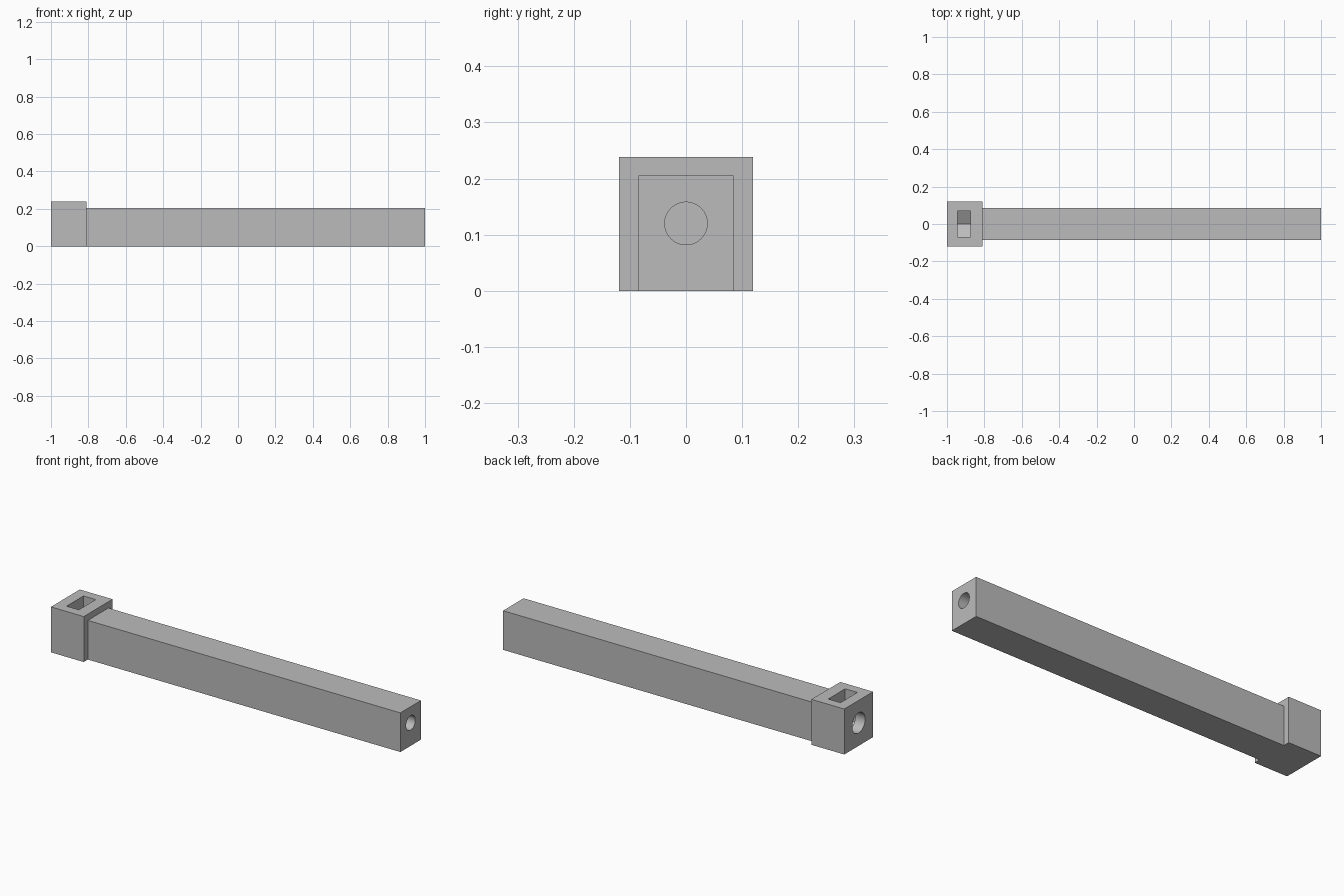
import bpy
import math

cube = bpy.data.objects.get("Cube")
if cube:
    bpy.data.objects.remove(cube, do_unlink=True)

grey = bpy.data.materials.new("plain grey")
grey.use_nodes = True
colour = (0.5, 0.5, 0.5, 1)
grey.diffuse_color = colour
grey.node_tree.nodes["Principled BSDF"].inputs["Base Color"].default_value = colour

AXIS_Z = 0.12


def box(name, x0, x1, half_y, z0, z1):
    bpy.ops.mesh.primitive_cube_add(size=1, location=((x0 + x1) / 2, 0, (z0 + z1) / 2))
    ob = bpy.context.object
    ob.name = name
    ob.scale = (x1 - x0, 2 * half_y, z1 - z0)
    bpy.ops.object.transform_apply(location=True, rotation=True, scale=True)
    ob.data.materials.append(grey)
    return ob


def rod(name, x0, x1, radius, sides):
    bpy.ops.mesh.primitive_cylinder_add(
        vertices=sides, radius=radius, depth=x1 - x0,
        location=((x0 + x1) / 2, 0, AXIS_Z), rotation=(0, math.pi / 2, 0))
    ob = bpy.context.object
    ob.name = name
    bpy.ops.object.transform_apply(location=True, rotation=True, scale=True)
    ob.data.materials.append(grey)
    return ob


def combine(target, tool, operation):
    tool.hide_render = True
    mod = target.modifiers.new(operation.lower(), 'BOOLEAN')
    mod.object = tool
    mod.operation = operation
    mod.solver = 'EXACT'
    bpy.context.view_layer.objects.active = target
    bpy.ops.object.modifier_apply(modifier=mod.name)
    bpy.data.objects.remove(tool, do_unlink=True)


# Square head joined to the long shaft, flush underneath
body = box("shaft_with_head", -1, -0.81, 0.119, 0, 0.238)
combine(body, box("shaft", -0.9, 1, 0.085, 0, 0.205), 'UNION')

# Nut pocket: hexagon standing on a corner, open to the top of the head
slot_x = (-0.944, -0.873)
half_flat = 0.07
corner = half_flat / math.cos(math.pi / 6)
pocket = rod("nut_pocket", *slot_x, corner, 6)
top_corner = max(v.co.z for v in pocket.data.vertices)
if top_corner < AXIS_Z + corner - 0.001:   # turn a corner upwards
    for v in pocket.data.vertices:
        y, z = v.co.y, v.co.z - AXIS_Z
        v.co.y, v.co.z = -z, y + AXIS_Z
combine(body, pocket, 'DIFFERENCE')
combine(body, box("pocket_opening", *slot_x, half_flat, AXIS_Z, 0.3), 'DIFFERENCE')

# Blind round bores in both ends
combine(body, rod("head_bore", -1.1, -0.7, 0.053, 48), 'DIFFERENCE')
combine(body, rod("shaft_bore", 0.5, 1.1, 0.038, 48), 'DIFFERENCE')

# Keep the flat faces crisp and the bores smooth
bpy.ops.object.select_all(action='DESELECT')
body.select_set(True)
bpy.context.view_layer.objects.active = body
bpy.ops.object.shade_smooth_by_angle(angle=math.radians(30))
